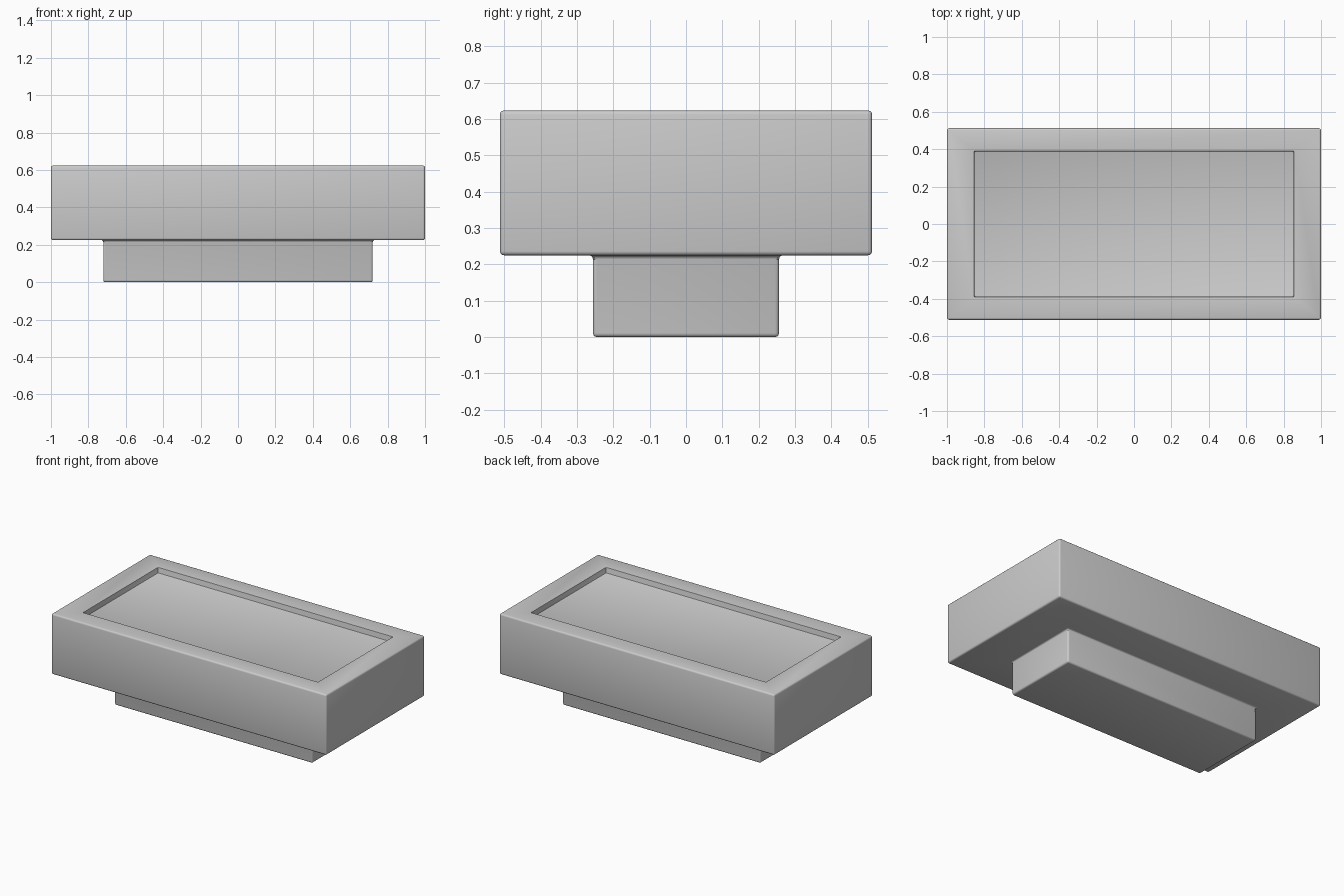
import bpy, bmesh
from mathutils import Matrix

if "Cube" in bpy.data.objects:
    bpy.data.objects.remove(bpy.data.objects["Cube"])

bm = bmesh.new()


def cap(up):
    """Largest face pointing up or down at the very top or bottom."""
    s = 1 if up else -1
    faces = [f for f in bm.faces if f.normal.z * s > 0.99]
    return max(faces, key=lambda f: f.calc_center_median().z * s)


def step(up, hx, hy, z):
    """Inset the cap to a rectangle, then extrude it to height z."""
    f = cap(up)
    bmesh.ops.inset_individual(bm, faces=[f], thickness=0.05)
    for v in f.verts:
        v.co.x = hx if v.co.x > 0 else -hx
        v.co.y = hy if v.co.y > 0 else -hy
    new = bmesh.ops.extrude_discrete_faces(bm, faces=[f])["faces"][0]
    for v in new.verts:
        v.co.z = z
    bm.normal_update()


def rounded(edges, width, segments):
    bmesh.ops.bevel(bm, geom=edges, offset=width, segments=segments,
                    profile=0.5, affect='EDGES')
    bm.normal_update()


def sharp_edges():
    return [e for e in bm.edges if e.calc_face_angle(0) > 1.2]


# Upper slab
slab = Matrix.Translation((0, 0, 0.424)) @ Matrix.Diagonal((2, 1.024, 0.398, 1))
bmesh.ops.create_cube(bm, size=1, matrix=slab)
bm.normal_update()

# Narrow plinth below, softened together with the slab
step(False, 0.72, 0.256, 0.0)
rounded(sharp_edges(), 0.011, 3)

# Shallow rectangular recess in the top, with tighter edges
step(True, 0.853, 0.388, 0.586)
rounded(sharp_edges(), 0.004, 2)

bmesh.ops.recalc_face_normals(bm, faces=bm.faces)
mesh = bpy.data.meshes.new("recessed_block")
bm.to_mesh(mesh)
bm.free()
obj = bpy.data.objects.new("recessed_block", mesh)
bpy.context.collection.objects.link(obj)
bpy.context.view_layer.objects.active = obj
obj.select_set(True)
bpy.ops.object.shade_smooth_by_angle()
